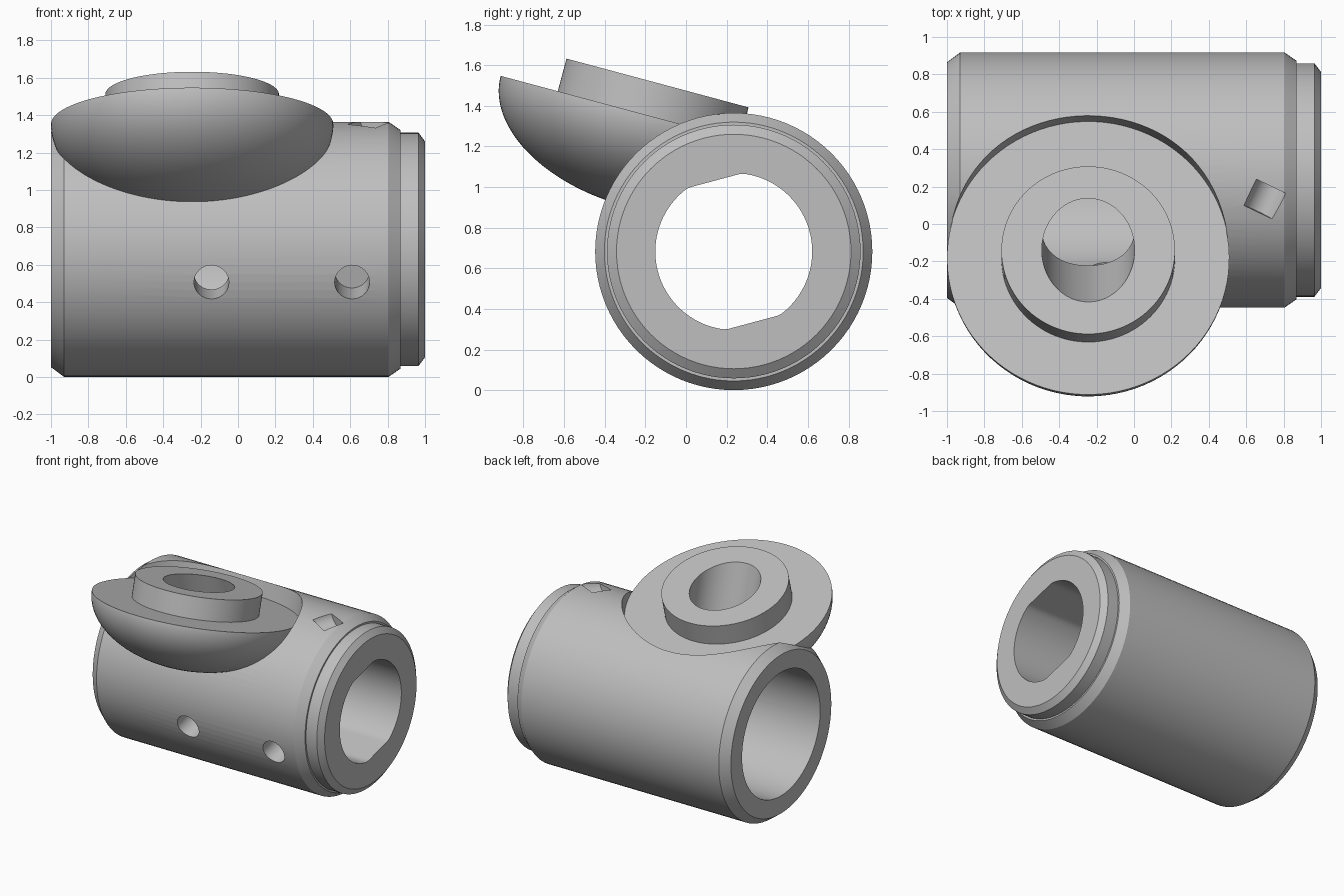
import bpy, bmesh, math
from mathutils import Vector

cube = bpy.data.objects.get("Cube")
if cube:
    bpy.data.objects.remove(cube, do_unlink=True)

SEG = 96
X = Vector((1, 0, 0))
TILT = math.radians(15)
C, S = math.cos(TILT), math.sin(TILT)
AXIS = Vector((0, 0.235, 0.683))        # centre line of the barrel
DISC = Vector((-0.245, -0.183, 1.352))  # centre of the tilted flat
UP = Vector((0, S, C))                  # normal of the tilted flat

grey = bpy.data.materials.new("plain grey")
grey.use_nodes = True
colour = (0.52, 0.52, 0.52, 1)
grey.diffuse_color = colour
grey.node_tree.nodes["Principled BSDF"].inputs["Base Color"].default_value = colour


def turned(name, profile, origin, axis, clamp=None):
    """Solid of revolution; profile holds (distance along axis, radius)."""
    axis = axis.normalized()
    u = axis.orthogonal().normalized()
    v = axis.cross(u)
    bm = bmesh.new()
    rings = []
    for t, r in profile:
        ring = []
        for i in range(SEG):
            a = math.tau * i / SEG
            off = (u * math.cos(a) + v * math.sin(a)) * r
            if clamp:
                normal, limit = clamp
                d = off.dot(normal)
                off -= normal * (d - max(-limit, min(limit, d)))
            ring.append(bm.verts.new(origin + axis * t + off))
        rings.append(ring)
    for a, b in zip(rings, rings[1:]):
        for i in range(SEG):
            j = (i + 1) % SEG
            bm.faces.new((a[i], a[j], b[j], b[i]))
    bm.faces.new(rings[0])
    bm.faces.new(rings[-1])
    bmesh.ops.recalc_face_normals(bm, faces=bm.faces)
    mesh = bpy.data.meshes.new(name)
    bm.to_mesh(mesh)
    bm.free()
    mesh.materials.append(grey)
    ob = bpy.data.objects.new(name, mesh)
    bpy.context.collection.objects.link(ob)
    return ob


def combine(target, tool, operation):
    mod = target.modifiers.new("combine", "BOOLEAN")
    mod.operation = operation
    mod.solver = "EXACT"
    mod.object = tool
    bpy.context.view_layer.objects.active = target
    bpy.ops.object.modifier_apply(modifier=mod.name)
    bpy.data.objects.remove(tool, do_unlink=True)


# Barrel with chamfered ends and a stepped collar
housing = turned("housing", [
    (-1, 0.63), (-0.93, 0.682), (0.805, 0.682), (0.87, 0.637),
    (0.87, 0.624), (0.965, 0.624), (1, 0.577)], AXIS, X)

# Tilted bowl, sliced flat together with the barrel
bowl = [(-0.46 * math.cos(math.radians(a)), 0.755 * math.sin(math.radians(a)))
        for a in [0.2] + list(range(2, 90, 2))] + [(0.05, 0.755)]
combine(housing, turned("bowl", bowl, DISC, UP), "UNION")
combine(housing, turned("flat_cut", [(0, 0.757), (1, 0.757)], DISC, UP), "DIFFERENCE")

# Raised ring on the flat
combine(housing, turned("boss", [(-0.02, 0.464), (0.166, 0.464)], DISC, UP), "UNION")

# Wide bore from one end, narrow bore with two flats from the other
flats = (Vector((0, -S, C)), 0.361)
combine(housing, turned("wide_bore", [(-1.2, 0.49), (0.3, 0.49)], AXIS, X), "DIFFERENCE")
combine(housing, turned("narrow_bore", [(0.2, 0.386), (1.2, 0.386)], AXIS, X, flats),
        "DIFFERENCE")

# Oblique port through the boss into the wide bore
combine(housing, turned("port", [(-0.4, 0.248), (0.95, 0.248)],
                        DISC + UP * 0.166, Vector((0, S, -C))), "DIFFERENCE")

# Radial pin holes: one open to the bore, one blind
for x, inner in ((-0.142, 0.3), (0.61, 0.45)):
    combine(housing, turned("pin_hole", [(inner, 0.093), (0.9, 0.093)],
                            AXIS + X * x, Vector((0, -C, -S))), "DIFFERENCE")

# Small slanted notch on top near the collar
start, end = Vector((0.665, 0.06, 1.375)), Vector((0.733, 0.2, 1.385))
combine(housing, turned("notch", [(0, 0.09), ((end - start).length, 0.09)],
                        start, end - start), "DIFFERENCE")

bpy.ops.object.select_all(action="DESELECT")
housing.select_set(True)
bpy.context.view_layer.objects.active = housing
bpy.ops.object.shade_smooth_by_angle(angle=math.radians(20))
